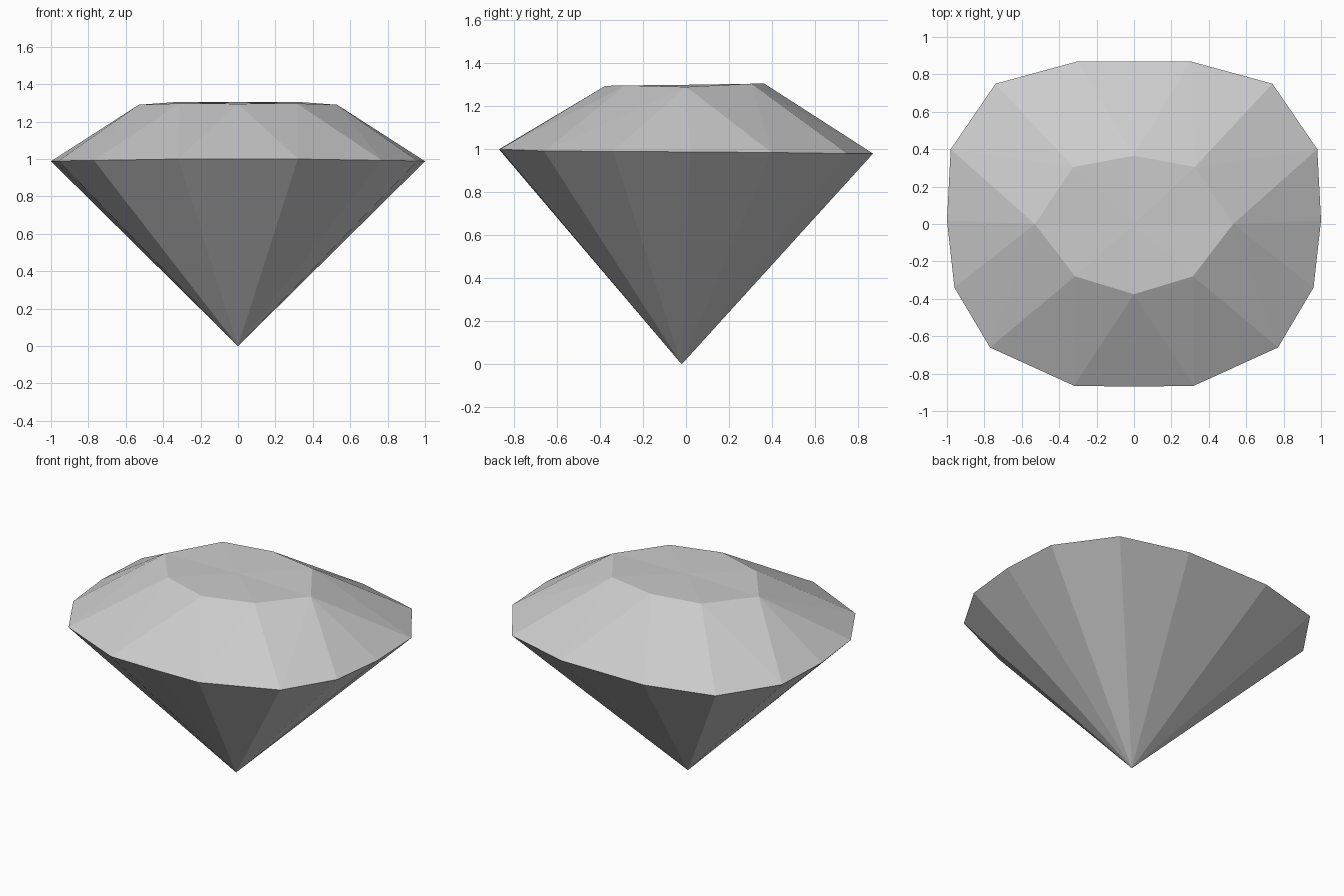
import bpy
import bmesh

cube = bpy.data.objects.get("Cube")
if cube:
    bpy.data.objects.remove(cube, do_unlink=True)

# One plain grey for the whole stone
grey = bpy.data.materials.new("stone_grey")
grey.use_nodes = True
COLOUR = (0.6, 0.6, 0.6, 1)
grey.diffuse_color = COLOUR
grey.node_tree.nodes["Principled BSDF"].inputs["Base Color"].default_value = COLOUR

# Right half outlines, running from back to front
girdle = [(0, .87, .98), (.30, .87, .98), (.74, .75, .98), (.98, .40, .985),
          (1, .02, .988), (.96, -.34, .99), (.77, -.66, .992),
          (.32, -.865, 1), (0, -.87, 1)]
rim = [(0, .365, 1.305), (.325, .305, 1.305), (.53, 0, 1.29),
       (.315, -.28, 1.297), (0, -.375, 1.295)]
tip = (0, -.02, 0)
table_centre = (0, 0, 1.30)


def fan(centre, ring):
    return [(centre, b, a) for a, b in zip(ring, ring[1:])]


def strip(inner, outer, order):
    """Triangles between two outlines; each letter advances one of them."""
    tris, i, o = [], 0, 0
    for step in order:
        if step == "o":
            tris.append((inner[i], outer[o + 1], outer[o]))
            o += 1
        else:
            tris.append((inner[i], inner[i + 1], outer[o]))
            i += 1
    return tris


def make_part(name, tris):
    """Build the half part, mirror it across x, and join the seam."""
    bm = bmesh.new()
    for tri in tris:
        for sign in (1, -1):
            pts = tri if sign == 1 else tri[::-1]
            bm.faces.new([bm.verts.new((sign * x, y, z)) for x, y, z in pts])
    bmesh.ops.remove_doubles(bm, verts=bm.verts, dist=0.0005)
    mesh = bpy.data.meshes.new(name)
    bm.to_mesh(mesh)
    bm.free()
    mesh.materials.append(grey)
    obj = bpy.data.objects.new(name, mesh)
    bpy.context.collection.objects.link(obj)
    return obj


# Flat table, faceted crown and pointed pavilion
make_part("table", fan(table_centre, rim))
make_part("crown", strip(rim, girdle, "oiooioooioio"))
make_part("pavilion", [t[::-1] for t in fan(tip, girdle)])
